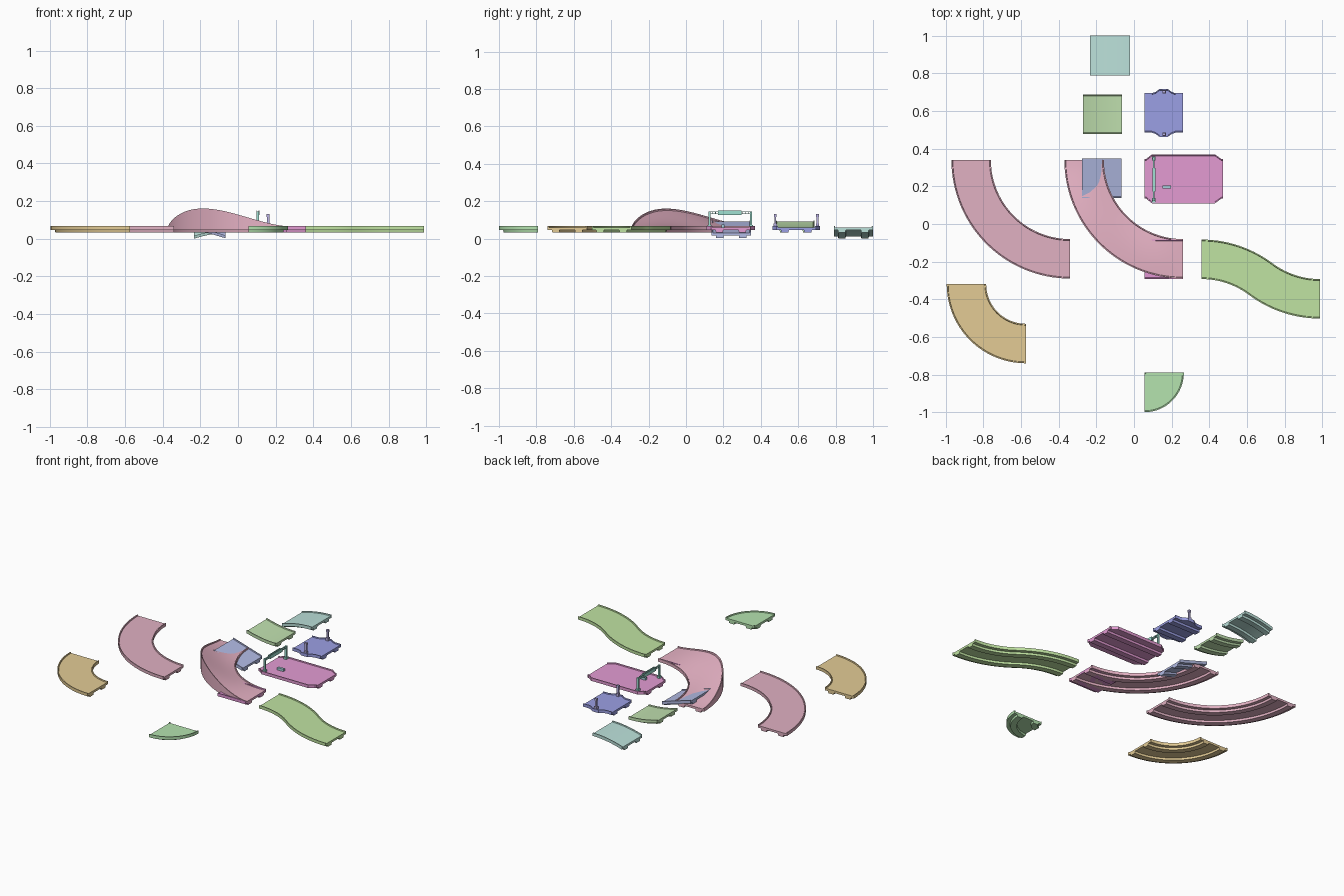
import bpy, bmesh, math
from mathutils import Vector

if "Cube" in bpy.data.objects:
    bpy.data.objects.remove(bpy.data.objects["Cube"])

# Track cross-section: raised edge lips on top, two running ribs below
TOP = [(-.105, .067), (-.099, .067), (-.097, .061), (-.05, .061), (0, .061),
       (.05, .061), (.097, .061), (.099, .067), (.105, .067)]
BOTTOM = [(.105, .047), (.083, .047), (.080, .034), (.043, .034), (.040, .047),
          (-.040, .047), (-.043, .034), (-.080, .034), (-.083, .047), (-.105, .047)]
PROFILE = TOP + BOTTOM


def finish(ob, color):
    mat = bpy.data.materials.new(ob.name + "_paint")
    mat.diffuse_color = (*color, 1)
    mat.use_nodes = True
    mat.node_tree.nodes["Principled BSDF"].inputs["Base Color"].default_value = mat.diffuse_color
    ob.data.materials.append(mat)
    bpy.ops.object.select_all(action='DESELECT')
    ob.select_set(True)
    bpy.context.view_layer.objects.active = ob
    bpy.ops.object.shade_smooth_by_angle(angle=math.radians(25))


def to_object(bm, name, color):
    bmesh.ops.remove_doubles(bm, verts=bm.verts, dist=.0001)
    bmesh.ops.recalc_face_normals(bm, faces=bm.faces)
    me = bpy.data.meshes.new(name)
    bm.to_mesh(me)
    bm.free()
    ob = bpy.data.objects.new(name, me)
    bpy.context.collection.objects.link(ob)
    finish(ob, color)
    return ob


def sweep(name, path, color, widen=None, bank=None):
    """path: list of (point, sideways direction); widen and bank act per station"""
    bm = bmesh.new()
    rings = []
    for i, (p, side) in enumerate(path):
        ring = []
        for j, (t, z) in enumerate(PROFILE):
            if bank and j < len(TOP):
                z += bank(i / (len(path) - 1)) * ((t + .105) / .21) ** 1.25
            if widen and abs(t) > .09:
                t += math.copysign(widen[i], t)
            ring.append(bm.verts.new(p + side * t + Vector((0, 0, z))))
        rings.append(ring)
    n = len(PROFILE)
    for a, b in zip(rings, rings[1:]):
        for j in range(n):
            k = (j + 1) % n
            bm.faces.new((a[j], a[k], b[k], b[j]))
    bm.faces.new(rings[0])
    bm.faces.new(rings[-1])
    return to_object(bm, name, color)


def arc(cx, cy, r, a0, a1, n=24, sign=1):
    out = []
    for i in range(n + 1):
        a = math.radians(a0 + (a1 - a0) * i / n)
        d = Vector((math.cos(a), math.sin(a), 0))
        out.append((Vector((cx, cy, 0)) + d * r, d * sign))
    return out


def straight(xs, y, height=lambda x: 0):
    return [(Vector((x, y, height(x))), Vector((0, 1, 0))) for x in xs]


def spread(a, b, n):
    return [a + (b - a) * i / n for i in range(n + 1)]


# Curves
PINK = (.75, .44, .54)
sweep("wide_curve", arc(-.34, .34, .525, 180, 270, 32), PINK)
sweep("tight_curve", arc(-.575, -.32, .315, 180, 270), (.77, .6, .3))
sweep("pivot_curve", arc(.055, -.79, .105, 270, 360), (.46, .77, .43))
sweep("banked_curve", arc(.26, .34, .525, 180, 270, 32), (.8, .45, .56),
      bank=lambda s: .094 * max(0, math.sin(math.pi * s)) ** 1.5)

# Lane-shift piece made of two mirrored arcs
bend = math.degrees(2 * math.atan(1 / 3))
first = arc(.358, -.1875 - .525, .525, 90, 90 - bend, 14)
second = arc(.988, -.3975 + .525, .525, 270 - bend, 270, 14, -1)
sweep("lane_shift", first + second[1:], (.53, .77, .36))

# Straight and slope pieces
sweep("short_straight", straight((.055, .26), -.1875), (.75, .3, .65))
sweep("slope_crest", straight(spread(-.235, -.022, 10), .895,
      lambda x: -.034 * ((-.022 - x) / .213) ** 2), (.5, .75, .7))
sweep("slope_foot", straight(spread(-.272, -.065, 10), .583,
      lambda x: .031 * ((-.065 - x) / .207) ** 2), (.53, .75, .43))
sweep("slope_middle", straight((-.275, -.067), .242,
      lambda x: .031 - .062 * (x + .275) / .208), (.45, .5, .78))

# Wider pieces with chamfered shoulders
sweep("start_straight", straight((.055, .064, .095, .43, .465, .474), .24),
      (.77, .33, .65), widen=(0, 0, .025, .025, 0, 0))
sweep("pylon_straight", straight((.055, .095, .115, .135, .18, .2, .22, .26), .59),
      (.33, .35, .78), widen=(0, 0, .007, .022, .022, .007, 0, 0))


def boxes(name, items, color):
    bm = bmesh.new()
    for lo, hi in items:
        made = bmesh.ops.create_cube(bm, size=1)['verts']
        for v in made:
            v.co = Vector([lo[k] if v.co[k] < 0 else hi[k] for k in range(3)])
    return to_object(bm, name, color)


TEAL = (.35, .75, .65)
# Start gantry: posts with feet, twin beams and lattice studs
parts = []
for y in (.126, .348):
    parts.append(((.099, y - .005, .06), (.111, y + .005, .146)))
    parts.append(((.096, y - .011, .06), (.114, y + .011, .074)))
for z in (.131, .142):
    parts.append(((.102, .126, z), (.108, .348, z + .004)))
for y in spread(.142, .332, 12):
    parts.append(((.103, y - .0015, .132), (.107, y + .0015, .145)))
boxes("start_gantry", parts, TEAL)
boxes("gantry_sign", [((.097, .172, .127), (.101, .298, .15)),
                      ((.109, .172, .127), (.113, .298, .15))], TEAL)
boxes("deck_switch", [((.152, .189, .06), (.197, .205, .077))], (.4, .65, .72))

# Side pylons, tapered upward
for i, s in enumerate((-1, 1)):
    y = .59 + s * .113
    boxes("pylon_%d" % i, [((.151, y - .009, .05), (.169, y + .009, .08)),
                           ((.154, y - .005, .081), (.166, y + .005, .128)),
                           ((.152, y - .007, .117), (.168, y + .007, .132))],
          (.5, .45, .78))
